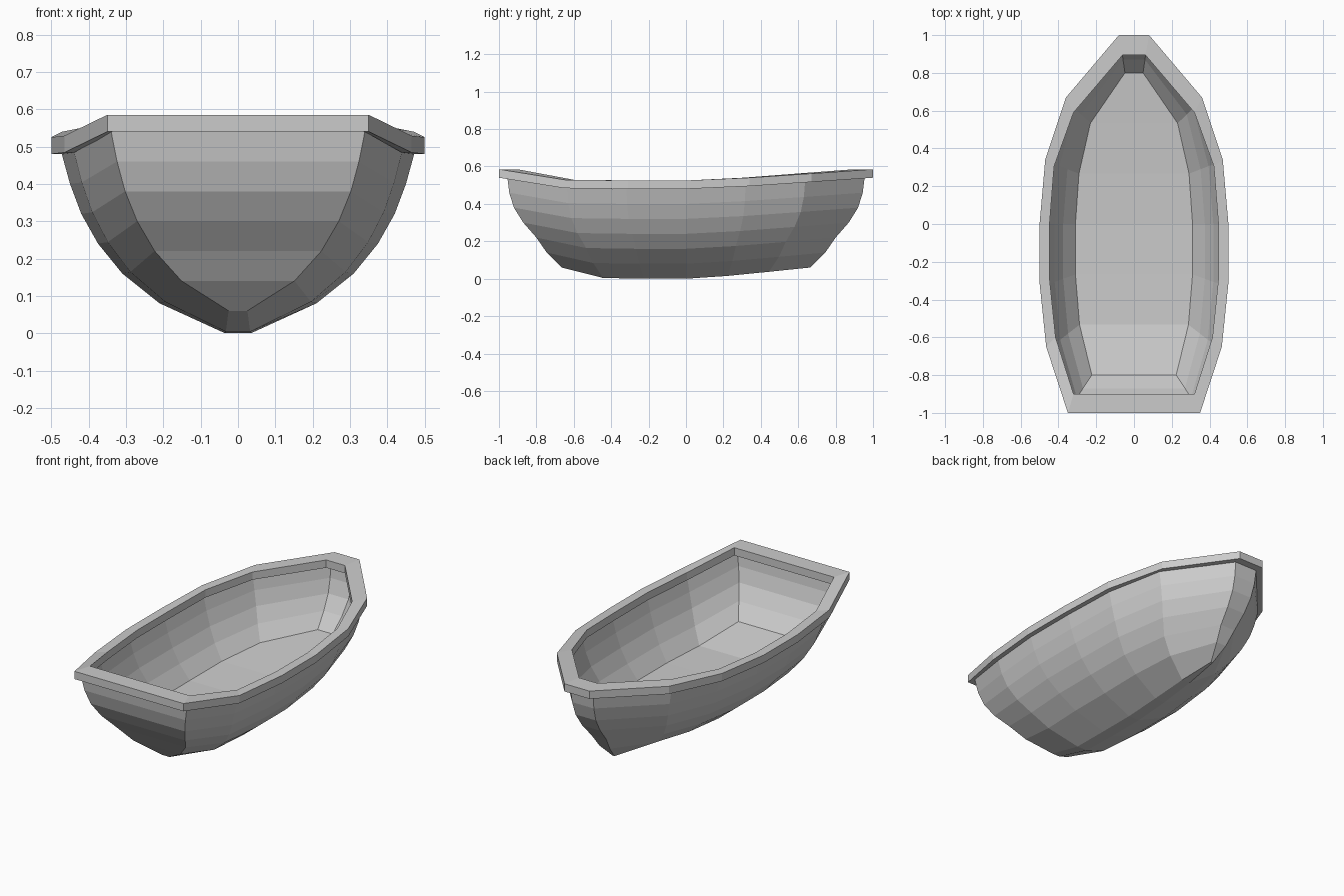
import bpy, bmesh

if "Cube" in bpy.data.objects:
    bpy.data.objects.remove(bpy.data.objects["Cube"])

# Seven stations along the boat (stern to bow): sheer rise and relative beam
RISE = [0.06, 0.004, 0, 0, 0.015, 0.037, 0.06]
BEAM = [0.72, 0.93, 1, 1, 0.94, 0.745, 0.155]
# Hull levels: height, half beam, half length
LEVELS = [(0, 0.035, 0.665), (0.08, 0.21, 0.745), (0.16, 0.31, 0.80),
          (0.24, 0.375, 0.87), (0.32, 0.42, 0.92), (0.40, 0.45, 0.945),
          (0.48, 0.472, 0.955)]
FLOOR_LEVEL = 2
# Gunwale plan: (half width, y) for outer and inner edges
OUTER = [(0.35, -1), (0.465, -0.65), (0.50, -0.31), (0.50, 0),
         (0.47, 0.34), (0.36, 0.67), (0.08, 1)]
INNER = [(0.32, -0.90), (0.415, -0.60), (0.447, -0.29), (0.447, 0),
         (0.423, 0.305), (0.32, 0.59), (0.06, 0.895)]


def loop(bm, plan, z):
    """Closed ring: right side stern to bow, then left side back."""
    right = [bm.verts.new((x, y, z + r)) for (x, y), r in zip(plan, RISE)]
    left = [bm.verts.new((-x, y, z + r)) for (x, y), r in zip(plan, RISE)]
    return right + left[::-1]


def bridge(bm, a, b):
    n = len(a)
    for i in range(n):
        j = (i + 1) % n
        bm.faces.new((a[i], a[j], b[j], b[i]))


def cap(bm, ring):
    n = len(ring)
    for i in range(n // 2 - 1):
        bm.faces.new((ring[i], ring[i + 1], ring[n - 2 - i], ring[n - 1 - i]))


def finish(bm, name, fix=True):
    if fix:
        bmesh.ops.recalc_face_normals(bm, faces=bm.faces)
    mesh = bpy.data.meshes.new(name)
    bm.to_mesh(mesh)
    bm.free()
    obj = bpy.data.objects.new(name, mesh)
    bpy.context.collection.objects.link(obj)


def level_plan(half_beam, half_length):
    return [(half_beam * b, half_length * (i - 3) / 3) for i, b in enumerate(BEAM)]


# Hull skin with flat keel
bm = bmesh.new()
rings = [loop(bm, level_plan(x, y), z) for z, x, y in LEVELS]
for lower, upper in zip(rings, rings[1:]):
    bridge(bm, lower, upper)
cap(bm, rings[0][::-1])
finish(bm, "hull")

# Floor boards inside the hull
bm = bmesh.new()
z, x, y = LEVELS[FLOOR_LEVEL]
cap(bm, loop(bm, level_plan(x, y), z))
finish(bm, "floor", fix=False)

# Gunwale rim straddling the hull's top edge
bm = bmesh.new()
section = [loop(bm, plan, z) for plan, z in
           ((OUTER, 0.48), (OUTER, 0.525), (INNER, 0.525), (INNER, 0.48))]
for k in range(4):
    bridge(bm, section[k], section[(k + 1) % 4])
finish(bm, "gunwale")
